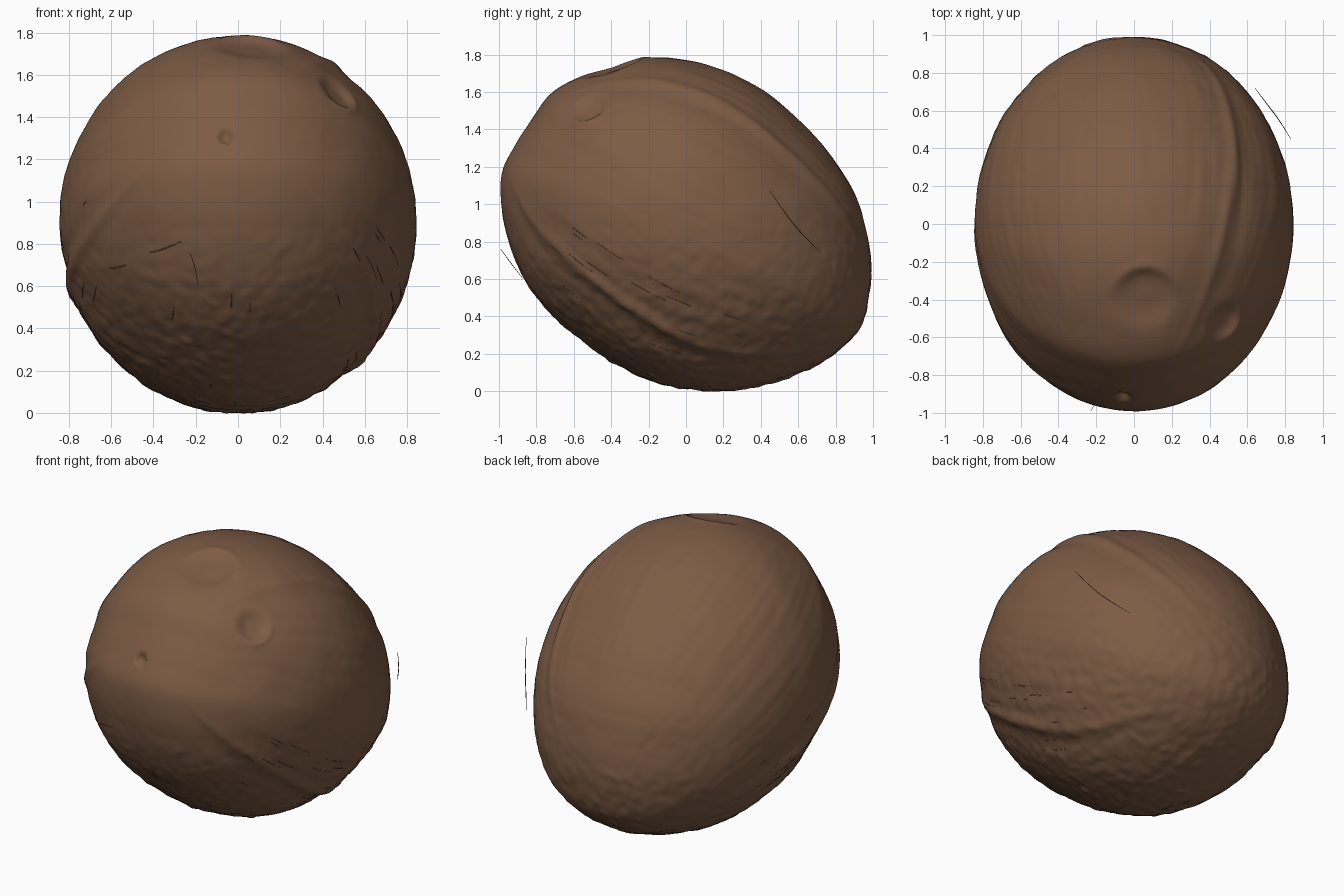
import bpy, bmesh, math, random
from mathutils import Vector, noise

if "Cube" in bpy.data.objects:
    bpy.data.objects.remove(bpy.data.objects["Cube"])

random.seed(4)
CENTRE = Vector((0, 0, 0.9))
HALF_WIDTH = 0.845
AXIS = Vector((0, -0.89, 0.456)).normalized()   # long axis, towards the eyes
UP = Vector((0, 0.456, 0.89)).normalized()

# side outline (y, z) of the nut, closed
OUTLINE = [(0.99, 0.65), (0.965, 0.85), (0.925, 1.0), (0.8, 1.22), (0.6, 1.45),
           (0.4, 1.615), (0.2, 1.715), (0, 1.77), (-0.2, 1.785), (-0.4, 1.745),
           (-0.57, 1.68), (-0.72, 1.595), (-0.82, 1.46), (-0.91, 1.32), (-0.98, 1.18),
           (-0.99, 1.02), (-0.965, 0.87), (-0.9, 0.67), (-0.78, 0.48), (-0.6, 0.305),
           (-0.4, 0.16), (-0.2, 0.06), (0, 0.012), (0.2, 0.0), (0.4, 0.028),
           (0.6, 0.095), (0.8, 0.205), (0.925, 0.33), (0.975, 0.48)]
POLAR = sorted((math.atan2(z - 0.9, y) % math.tau, math.hypot(y, z - 0.9)) for y, z in OUTLINE)
N = len(POLAR)

# eyes: position, width, depth, direction of the raised lip
EYES = [(Vector((0.06, -0.39, 1.73)), 0.15, 0.034, Vector((0, 1, 0.15))),
        (Vector((0.47, -0.52, 1.51)), 0.09, 0.034, Vector((0.7, -0.3, -0.5))),
        (Vector((-0.06, -0.92, 1.31)), 0.035, 0.03, Vector((-0.8, 0, -0.5)))]
RIDGES = [(39, 0.014), (130, 0.018), (250, 0.018)]   # angle round the axis, height


def outline_radius(t):
    """Smooth periodic interpolation of the side outline."""
    t %= math.tau
    i = next((k for k in range(N) if POLAR[k][0] > t), N) - 1
    a0, r1 = POLAR[i]
    a1, r2 = POLAR[(i + 1) % N]
    r0, r3 = POLAR[i - 1][1], POLAR[(i + 2) % N][1]
    f = ((t - a0) % math.tau) / ((a1 - a0) % math.tau)
    return 0.5 * (2 * r1 + (r2 - r0) * f + (2 * r0 - 5 * r1 + 4 * r2 - r3) * f * f
                  + (3 * r1 - r0 - 3 * r2 + r3) * f ** 3)


def surface(d):
    """Point of the shell for a unit direction."""
    s = math.hypot(d.y, d.z) * outline_radius(math.atan2(d.z, d.y))
    t = math.atan2(d.z, d.y)
    p = Vector((HALF_WIDTH * d.x, s * math.cos(t), s * math.sin(t)))
    n = p.normalized()
    along = p.dot(AXIS)
    ang = math.atan2(p.x, p.dot(UP))
    h = 0.0
    # three long ridges, each with a shallow groove beside it
    fade = max(0.0, 1 - (along / 0.95) ** 2)
    wobble = 0.05 * math.sin(3 * along)
    for deg, height in RIDGES:
        a = (ang - math.radians(deg) + wobble + math.pi) % math.tau - math.pi
        h += fade * height * (math.exp(-(a / 0.05) ** 2) - 0.5 * math.exp(-((a - 0.12) / 0.07) ** 2))
    # fibre grain running along the nut
    c, sn = math.cos(ang), math.sin(ang)
    h += 0.0035 * fade * noise.noise(Vector((c * 14, sn * 14, along * 2)))
    # soft lumps, stronger underneath
    low = min(1.0, max(0.0, (0.1 - p.z) / 0.7))
    h += 0.004 * noise.noise(p * 5)
    h += (0.001 + 0.006 * low) * noise.noise(p * 17)
    h += 0.02 * low * max(0.0, noise.noise(p * 13 + Vector((5, 2, 9))) - 0.4)
    # eyes
    for pos, w, depth, lip in EYES:
        q = p + CENTRE - pos
        r = q.length / w
        if r < 3:
            h -= depth * math.exp(-r ** 4)
            side = max(0.0, q.normalized().dot(lip.normalized()))
            h += 0.35 * depth * side * math.exp(-((r - 1.15) / 0.2) ** 2)
    return CENTRE + p + n * h


def flat_material(name, colour):
    m = bpy.data.materials.new(name)
    m.diffuse_color = (*colour, 1)
    m.use_nodes = True
    m.node_tree.nodes["Principled BSDF"].inputs["Base Color"].default_value = m.diffuse_color
    return m


brown = flat_material("coconut brown", (0.205, 0.105, 0.058))

# shell
bm = bmesh.new()
bmesh.ops.create_icosphere(bm, subdivisions=7, radius=1)
for v in bm.verts:
    v.co = surface(v.co.normalized())
for f in bm.faces:
    f.smooth = True
mesh = bpy.data.meshes.new("coconut_shell")
bm.to_mesh(mesh)
bm.free()
shell = bpy.data.objects.new("coconut_shell", mesh)
bpy.context.collection.objects.link(shell)
mesh.materials.append(brown)


def on_shell(x, y, z):
    """Nearest shell point along the ray from the centre."""
    p = Vector((x, y, z)) - CENTRE
    s = outline_radius(math.atan2(p.z, p.y))
    return surface(Vector((p.x / HALF_WIDTH, p.y / s, p.z / s)).normalized())


def strand(name, splines, radius):
    """Thin fibres, tapered at both ends."""
    cu = bpy.data.curves.new(name, 'CURVE')
    cu.dimensions = '3D'
    cu.bevel_depth = radius
    cu.bevel_resolution = 1
    cu.resolution_u = 5
    for pts in splines:
        sp = cu.splines.new('NURBS')
        sp.points.add(len(pts) - 1)
        sp.use_endpoint_u = True
        sp.order_u = 3
        for i, (pt, co) in enumerate(zip(sp.points, pts)):
            pt.co = (*co, 1)
            pt.radius = 0.4 if i in (0, len(pts) - 1) else 1
    cu.materials.append(brown)
    ob = bpy.data.objects.new(name, cu)
    bpy.context.collection.objects.link(ob)


# loose hairs standing off the shell
strand("loose_hairs", [
    [(0.83, 0.45, 1.07), (0.77, 0.55, 0.92), (0.70, 0.64, 0.82), (0.64, 0.72, 0.74)],
    [(-0.23, -0.99, 0.76), (-0.2, -0.95, 0.70), (-0.19, -0.87, 0.6)]], 0.0025)

# fibres lying on the shell
strand("front_fibres", [
    [on_shell(-0.44, -0.85, 0.75), on_shell(-0.36, -0.88, 0.77), on_shell(-0.27, -0.9, 0.81)],
    [on_shell(-0.65, -0.62, 0.67), on_shell(-0.58, -0.66, 0.68), on_shell(-0.53, -0.7, 0.70)]], 0.006)

# short fibres along the ridges and round the underside
fibres = []
for k in range(36):
    a = math.radians(random.choice([130, 250, 190]) + random.uniform(-18, 18))
    t0, length = random.uniform(-0.6, 0.55), random.uniform(0.05, 0.2)
    ring = Vector((1, 0, 0)) * math.sin(a) + UP * math.cos(a)
    fibres.append([on_shell(*(CENTRE + AXIS * (t0 + length * i / 3) + ring * 0.8)) for i in range(4)])
strand("ridge_fibres", fibres, 0.003)
